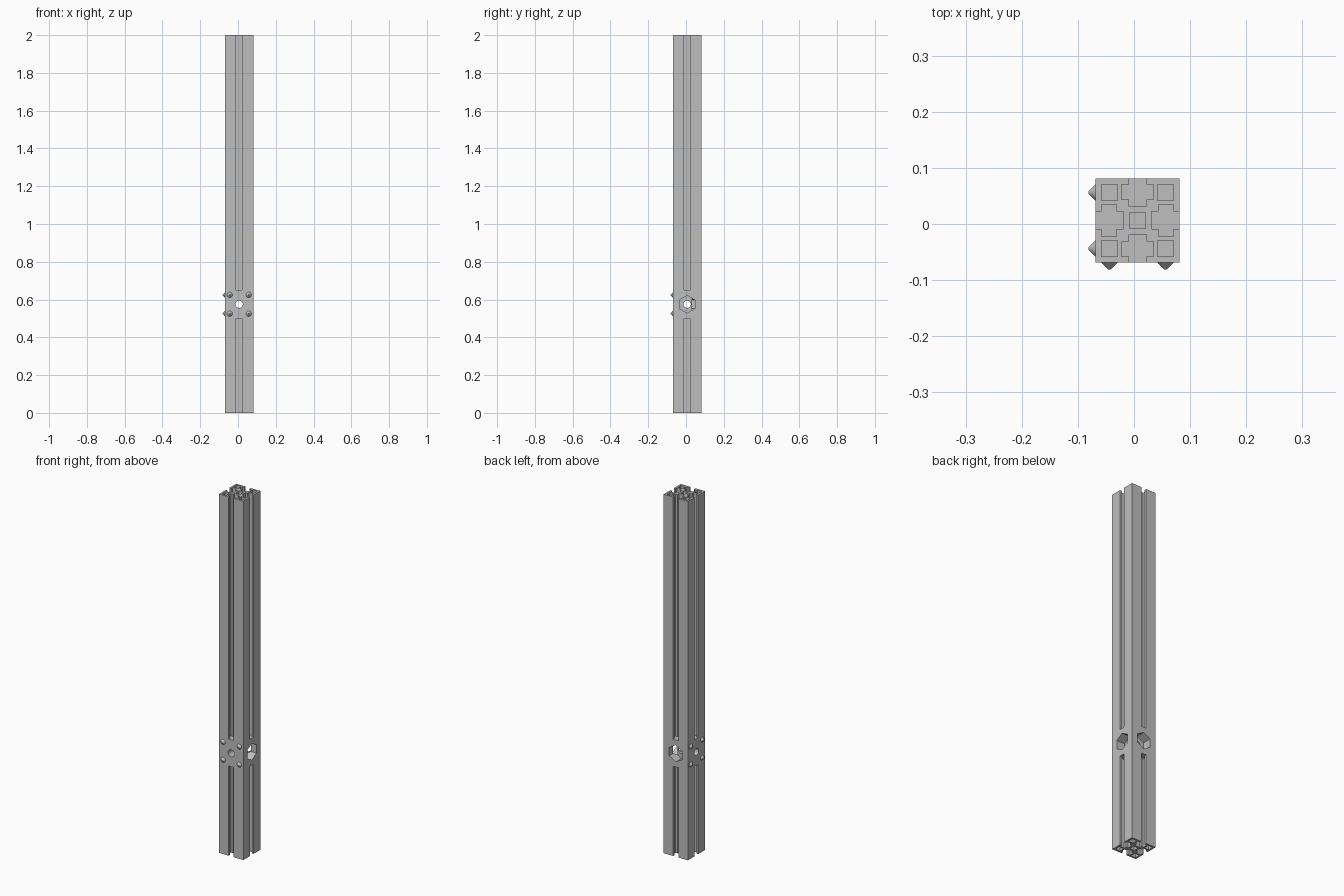
import bpy, bmesh, math
from mathutils import Matrix, Vector

cube = bpy.data.objects.get("Cube")
if cube:
    bpy.data.objects.remove(cube, do_unlink=True)

HALF = 0.075                          # half width of the bar
CENTRE = Vector((0.00625, 0.00625, 0))
HUB_Z = 0.575

grey = bpy.data.materials.new("plain_grey")
grey.use_nodes = True
grey.diffuse_color = (0.52, 0.52, 0.52, 1)
grey.node_tree.nodes["Principled BSDF"].inputs["Base Color"].default_value = grey.diffuse_color


def add_object(name, data):
    ob = bpy.data.objects.new(name, data)
    bpy.context.collection.objects.link(ob)
    return ob


def evaluated_mesh(ob):
    deps = bpy.context.evaluated_depsgraph_get()
    deps.update()
    return bpy.data.meshes.new_from_object(ob.evaluated_get(deps))


def cone_object(name, sides, r1, r2, depth, matrix):
    bm = bmesh.new()
    bmesh.ops.create_cone(bm, cap_ends=True, segments=sides, radius1=r1, radius2=r2,
                          depth=depth, matrix=matrix)
    mesh = bpy.data.meshes.new(name)
    bm.to_mesh(mesh)
    bm.free()
    mesh.materials.append(grey)
    return add_object(name, mesh)


# Slotted cross-section: one side from its corner, turned four times
half_slot = [(0.0156, HALF), (0.0156, 0.064), (0.0285, 0.064),
             (0.0285, 0.0375), (0.0156, 0.0375), (0.0156, 0.025)]
side = [(HALF, HALF)] + half_slot + [(-x, y) for x, y in reversed(half_slot)]
outline = []
for k in range(4):
    turn = Matrix.Rotation(k * math.pi / 2, 3, 'Z')
    outline += [turn @ Vector((x, y, 0)) for x, y in side]


def square(cx, cy, h=0.0143):
    return [Vector((cx + sx * h, cy + sy * h, 0))
            for sx, sy in ((-1, -1), (1, -1), (1, 1), (-1, 1))]


holes = [square(0, 0)] + [square(sx * 0.05, sy * 0.05) for sx in (-1, 1) for sy in (-1, 1)]


def beam(name, z0, z1):
    # Drawn large, then scaled down, for a clean fill
    scale = 10
    curve = bpy.data.curves.new(name + "_profile", 'CURVE')
    curve.dimensions = '2D'
    curve.fill_mode = 'BOTH'
    curve.extrude = (z1 - z0) / 2 * scale
    for loop in [outline] + holes:
        spline = curve.splines.new('POLY')
        spline.points.add(len(loop) - 1)
        for point, co in zip(spline.points, loop):
            point.co = (co.x * scale, co.y * scale, 0, 1)
        spline.use_cyclic_u = True
    helper = add_object(name + "_profile", curve)
    mesh = evaluated_mesh(helper)
    bpy.data.objects.remove(helper, do_unlink=True)
    mesh.transform(Matrix.Translation(CENTRE + Vector((0, 0, (z0 + z1) / 2)))
                   @ Matrix.Scale(1 / scale, 4))
    bm = bmesh.new()
    bm.from_mesh(mesh)
    bmesh.ops.remove_doubles(bm, verts=bm.verts, dist=1e-5)
    bmesh.ops.recalc_face_normals(bm, faces=bm.faces)
    for face in bm.faces:
        face.smooth = False
    bm.to_mesh(mesh)
    bm.free()
    mesh.materials.clear()
    mesh.materials.append(grey)
    add_object(name, mesh)


beam("lower_beam", 0, HUB_Z - HALF)
beam("upper_beam", HUB_Z + HALF, 2)

# Solid joint block with two crossing bores and two hexagonal nut pockets
hub_place = Matrix.Translation(CENTRE + Vector((0, 0, HUB_Z)))
bm = bmesh.new()
bmesh.ops.create_cube(bm, size=2 * HALF, matrix=hub_place)
hub_mesh = bpy.data.meshes.new("joint_block")
bm.to_mesh(hub_mesh)
bm.free()
hub_mesh.materials.append(grey)
hub = add_object("joint_block", hub_mesh)

to_x = Matrix.Rotation(math.pi / 2, 4, 'Y')      # local z becomes +x
to_y = Matrix.Rotation(-math.pi / 2, 4, 'X')     # local z becomes +y
point_up = {"x": to_x, "y": to_y @ Matrix.Rotation(math.pi / 2, 4, 'Z')}
cutters = []
for axis, rot in (("x", to_x), ("y", to_y)):
    cutters.append(cone_object("bore_cutter_" + axis, 24, 0.0195, 0.0195, 0.2, hub_place @ rot))
    # Find the turn that puts a hexagon corner straight up
    best = max((rot @ Matrix.Rotation(a * math.pi / 6, 4, 'Z') for a in (0, 1)),
               key=lambda m: max(abs((m @ Matrix.Rotation(c * math.pi / 3, 4, 'Z')
                                      @ Vector((0, 1, 0))).z) for c in range(6)))
    cutters.append(cone_object("nut_cutter_" + axis, 6, 0.0465, 0.0465, 0.1,
                               hub_place @ best @ Matrix.Translation((0, 0, HALF))))
for cutter in cutters:
    cutter.hide_render = True
    mod = hub.modifiers.new(cutter.name, 'BOOLEAN')
    mod.operation = 'DIFFERENCE'
    mod.solver = 'EXACT'
    mod.object = cutter
cut_mesh = evaluated_mesh(hub)
hub.modifiers.clear()
hub.data = cut_mesh
for cutter in cutters:
    bpy.data.objects.remove(cutter, do_unlink=True)

# Conical locating pegs on the front and right-hand faces
PEG = 0.0125
for label, rot in (("front", to_y), ("right", to_x)):
    number = 0
    for u in (-0.05, 0.05):
        for v in (-0.05, 0.05):
            number += 1
            spot = Vector((u, -HALF - PEG / 2, v)) if label == "front" else Vector((-HALF - PEG / 2, u, v))
            cone_object(f"{label}_peg_{number}", 20, 0.002, 0.0145, PEG,
                        hub_place @ Matrix.Translation(spot) @ rot)
